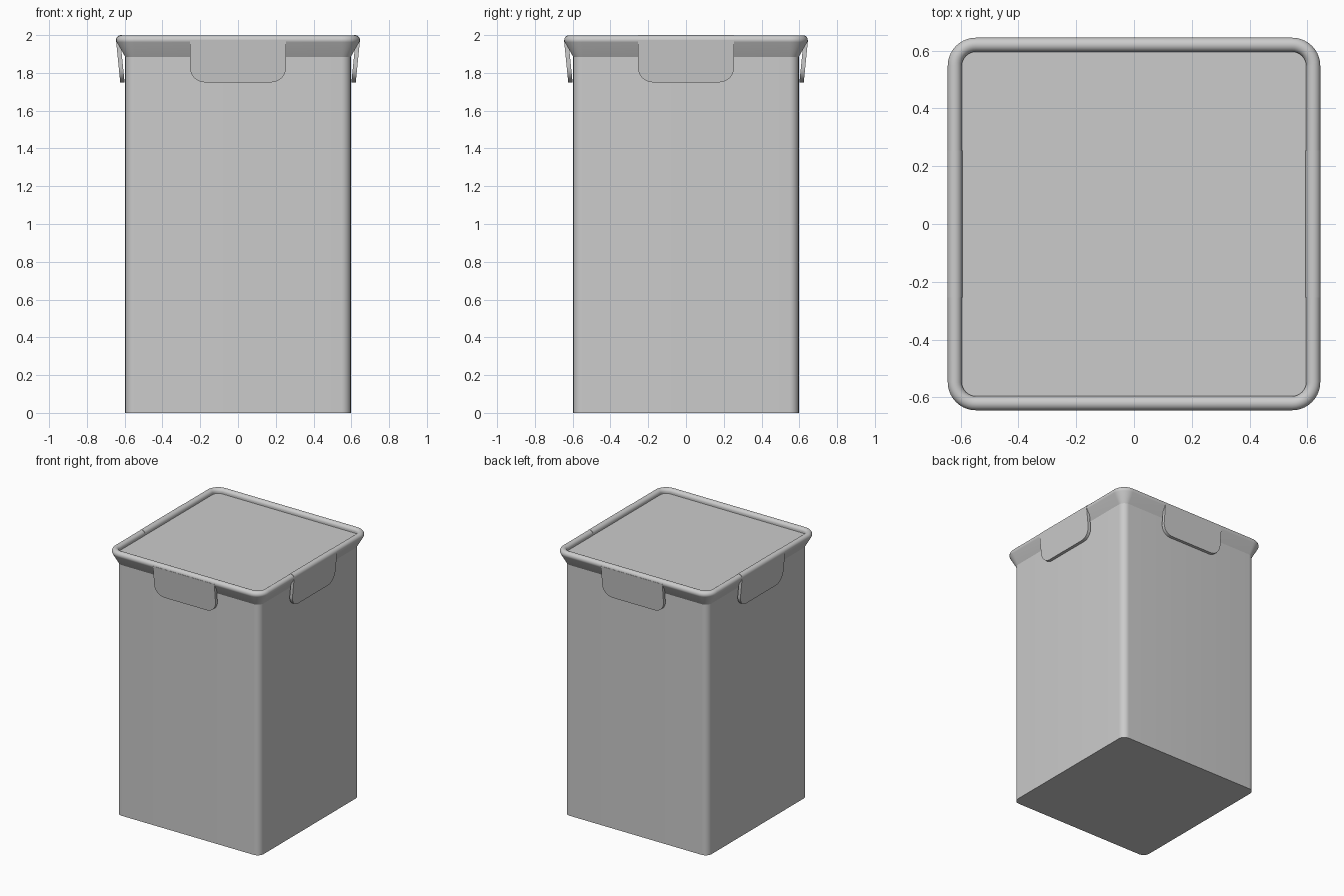
import bpy, bmesh
from math import sin, cos, pi, radians
from mathutils import Matrix

if "Cube" in bpy.data.objects:
    bpy.data.objects.remove(bpy.data.objects["Cube"])

HALF, CORNER = 0.597, 0.05          # body half width and corner radius
RIM_U, RIM_Z, RIM_R = 0.62, 1.974, 0.0245   # centre and radius of the rolled rim
CLIP_W, CLIP_R = 0.255, 0.08        # clip half width and lower corner radius


def finish(name, bm, turn=0):
    bmesh.ops.recalc_face_normals(bm, faces=bm.faces)
    bm.transform(Matrix.Rotation(turn, 4, 'Z'))
    mesh = bpy.data.meshes.new(name)
    bm.to_mesh(mesh)
    bm.free()
    mesh.shade_smooth()
    mesh.set_sharp_from_angle(angle=radians(35))
    obj = bpy.data.objects.new(name, mesh)
    bpy.context.collection.objects.link(obj)
    return obj


def arc(cu, cv, r, a0, a1, n):
    return [(cu + r * cos(radians(a0 + (a1 - a0) * i / n)),
             cv + r * sin(radians(a0 + (a1 - a0) * i / n))) for i in range(n + 1)]


def bridge(bm, a, b):
    for i in range(len(a)):
        j = (i + 1) % len(a)
        bm.faces.new((a[i], a[j], b[j], b[i]))


def rounded_stack(name, profile):
    """Rounded-square loops following (half width, z) points, capped at both ends."""
    bm = bmesh.new()
    loops = []
    c = HALF - CORNER
    for half, z in profile:
        pts = []
        for k, (sx, sy) in enumerate(((1, 1), (-1, 1), (-1, -1), (1, -1))):
            pts += arc(sx * c, sy * c, half - c, 90 * k, 90 * k + 90, 10)
        loops.append([bm.verts.new((x, y, z)) for x, y in pts])
    for a, b in zip(loops, loops[1:]):
        bridge(bm, a, b)
    bm.faces.new(loops[0])
    bm.faces.new(loops[-1])
    return finish(name, bm)


def prism(bm, first, second):
    a = [bm.verts.new(p) for p in first]
    b = [bm.verts.new(p) for p in second]
    bridge(bm, a, b)
    bm.faces.new(a)
    bm.faces.new(b)


def clip(name, turn, over_rim):
    bm = bmesh.new()
    # hanging tab, leaning in towards the body
    top, low = RIM_Z, 1.75
    outline = [(CLIP_W, top)]
    outline += arc(CLIP_W - CLIP_R, low + CLIP_R, CLIP_R, 0, -90, 8)
    outline += arc(-CLIP_W + CLIP_R, low + CLIP_R, CLIP_R, -90, -180, 8)
    outline += [(-CLIP_W, top)]

    def lean(z):
        return 0.6235 + 0.0225 * (z - low) / (top - low)
    prism(bm, [(lean(z), w, z) for w, z in outline],
          [(lean(z) - 0.023, w, z) for w, z in outline])
    # sleeve wrapped over the rolled rim
    if over_rim:
        sleeve = arc(RIM_U, RIM_Z, 0.026, 0, 180, 16)
        prism(bm, [(u, CLIP_W, z) for u, z in sleeve],
              [(u, -CLIP_W, z) for u, z in sleeve])
    return finish(name, bm, turn)


# Bin body
rounded_stack("body", [(HALF, 0), (HALF, 1.885)])

# Lid: flared skirt, rolled rim, recessed top panel
rounded_stack("lid", [(HALF, 1.885)] + arc(RIM_U, RIM_Z, RIM_R, -30, 180, 18)
              + [(RIM_U - RIM_R, 1.965)])

# Four locking clips
for i, side in enumerate(("right", "back", "left", "front")):
    clip(side + "_clip", i * pi / 2, i % 2 == 0)
